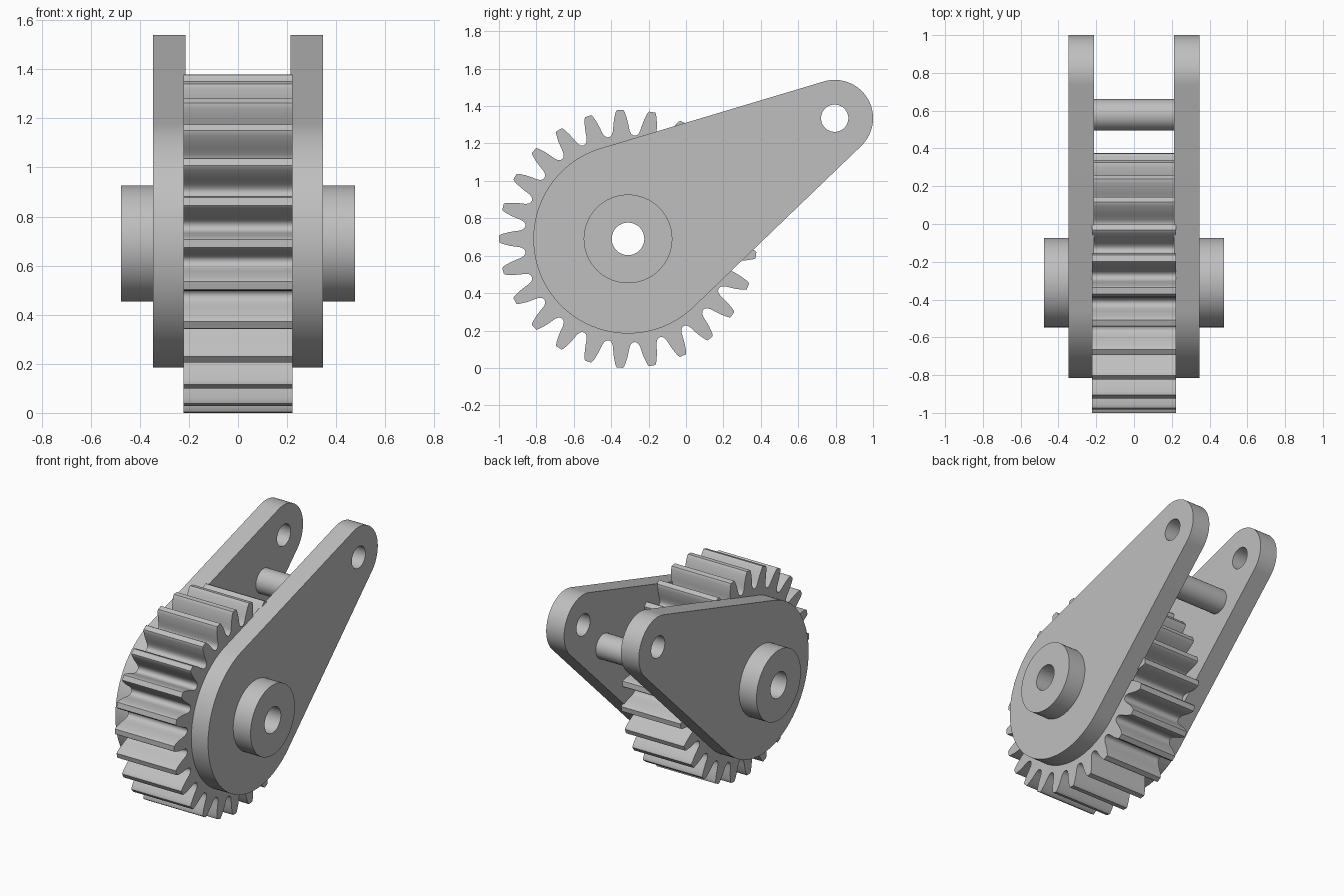
import bpy, bmesh
from math import sin, cos, radians, atan2, asin, hypot, degrees

if "Cube" in bpy.data.objects:
    bpy.data.objects.remove(bpy.data.objects["Cube"])

steel = bpy.data.materials.new("grey_steel")
steel.use_nodes = True
grey = (0.52, 0.52, 0.52, 1)
steel.diffuse_color = grey
steel.node_tree.nodes["Principled BSDF"].inputs["Base Color"].default_value = grey

AXLE = (-0.31, 0.69)      # (y, z) of the gear axis
EYE = (0.795, 1.335)      # (y, z) of the arm tip
AXLE_R, HUB_R, PLATE_R, EYE_R = 0.087, 0.237, 0.506, 0.205


def arc(centre, radius, start, end, steps):
    """Points on an arc in the YZ plane, angles in degrees."""
    angles = [radians(start + (end - start) * i / steps) for i in range(steps + 1)]
    return [(centre[0] + radius * cos(a), centre[1] + radius * sin(a)) for a in angles]


def circle(centre, radius, steps=64):
    return arc(centre, radius, 0, 360, steps)[:-1]


def prism(name, loops, x0, x1):
    """Extrude an outline, with optional hole loops, from x0 to x1."""
    bm = bmesh.new()
    for loop in loops:
        verts = [bm.verts.new((x0, y, z)) for y, z in loop]
        for i, v in enumerate(verts):
            bm.edges.new((verts[i - 1], v))
    bmesh.ops.triangle_fill(bm, use_beauty=True, edges=bm.edges[:], normal=(1, 0, 0))
    out = bmesh.ops.extrude_face_region(bm, geom=bm.faces[:], use_keep_orig=True)
    moved = [g for g in out["geom"] if isinstance(g, bmesh.types.BMVert)]
    bmesh.ops.translate(bm, verts=moved, vec=(x1 - x0, 0, 0))
    bmesh.ops.recalc_face_normals(bm, faces=bm.faces[:])
    mesh = bpy.data.meshes.new(name)
    bm.to_mesh(mesh)
    bm.free()
    mesh.materials.append(steel)
    obj = bpy.data.objects.new(name, mesh)
    bpy.context.collection.objects.link(obj)
    bpy.ops.object.select_all(action="DESELECT")
    obj.select_set(True)
    bpy.context.view_layer.objects.active = obj
    bpy.ops.object.shade_smooth_by_angle(angle=radians(30))
    return obj


# Gear: one tooth flank as (radius, half angle), mirrored and repeated
TEETH = 25
flank = [(0.553, 7.2), (0.555, 6.2), (0.563, 5.2), (0.58, 4.4), (0.61, 3.8),
         (0.64, 3.15), (0.67, 2.3), (0.683, 1.85), (0.69, 1.4)]
tooth = [(r, -a) for r, a in flank] + [(r, a) for r, a in reversed(flank[1:])]
gear_outline = []
for i in range(TEETH):
    for r, a in tooth:
        t = radians(180 + i * 360 / TEETH + a)
        gear_outline.append((AXLE[0] + r * cos(t), AXLE[1] + r * sin(t)))
prism("gear", [gear_outline, circle(AXLE, AXLE_R)], -0.222, 0.222)

# Arm outline: two circles joined by their outer tangents
dy, dz = EYE[0] - AXLE[0], EYE[1] - AXLE[1]
lean = degrees(atan2(dz, dy))
spread = 90 - degrees(asin((PLATE_R - EYE_R) / hypot(dy, dz)))
arm = (arc(EYE, EYE_R, lean - spread, lean + spread, 40)
       + arc(AXLE, PLATE_R, lean + spread, lean + 360 - spread, 72))

# Side plates and hub collars on both sides
for side, s in (("left", 1), ("right", -1)):
    prism(side + "_arm_plate",
          [arm, circle(EYE, 0.073, 48), circle(AXLE, AXLE_R)], s * 0.213, s * 0.347)
    prism(side + "_hub_collar",
          [circle(AXLE, HUB_R), circle(AXLE, AXLE_R)], s * 0.347, s * 0.477)

# Spacer pin between the plates
prism("spacer_pin", [circle((0.578, 1.11), 0.083, 48)], -0.214, 0.214)
